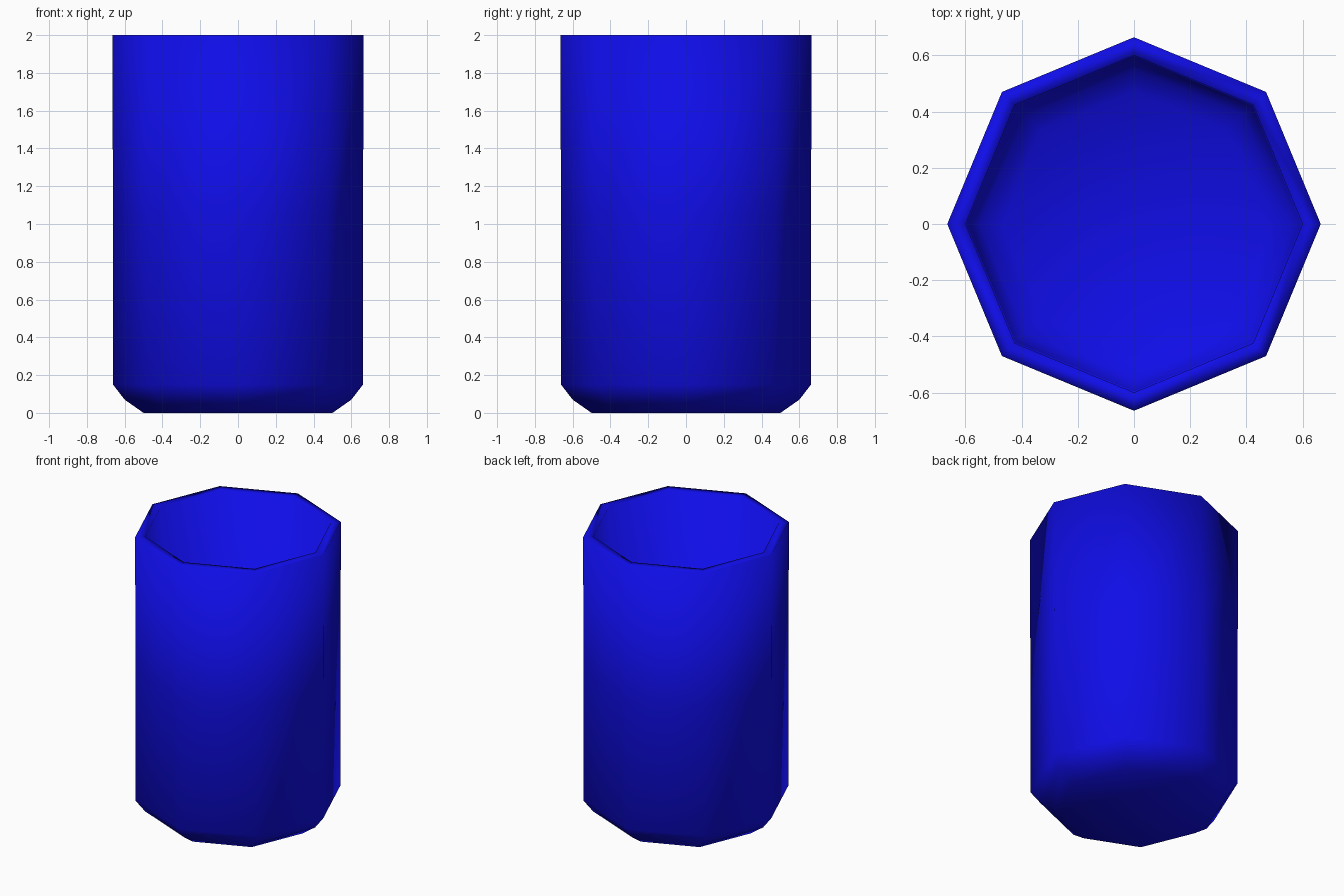
import bpy, bmesh, math

if "Cube" in bpy.data.objects:
    bpy.data.objects.remove(bpy.data.objects["Cube"])

SIDES = 8

# Half profile (radius, height): outer base, chamfer, wall, rim, inner wall, inner floor
profile = [(0.50, 0.0), (0.60, 0.07), (0.662, 0.15), (0.662, 1.05), (0.665, 2.0),
           (0.60, 2.0), (0.595, 0.17), (0.55, 0.12), (0.47, 0.065)]

bm = bmesh.new()
rings = []
for r, z in profile:
    rings.append([bm.verts.new((r * math.cos(2 * math.pi * i / SIDES),
                                r * math.sin(2 * math.pi * i / SIDES), z))
                  for i in range(SIDES)])

# Walls between neighbouring rings
for a, b in zip(rings, rings[1:]):
    for i in range(SIDES):
        j = (i + 1) % SIDES
        bm.faces.new((a[i], a[j], b[j], b[i]))

# Underside and inner floor
bm.faces.new(rings[0][::-1])
bm.faces.new(rings[-1])
bmesh.ops.recalc_face_normals(bm, faces=bm.faces)
for f in bm.faces:
    f.smooth = True

mesh = bpy.data.meshes.new("cup")
bm.to_mesh(mesh)
bm.free()
cup = bpy.data.objects.new("cup", mesh)
bpy.context.collection.objects.link(cup)

# Blue finish
blue = bpy.data.materials.new("blue")
blue.diffuse_color = (0.005, 0.004, 0.8, 1.0)
blue.use_nodes = True
blue.node_tree.nodes["Principled BSDF"].inputs["Base Color"].default_value = blue.diffuse_color
mesh.materials.append(blue)
